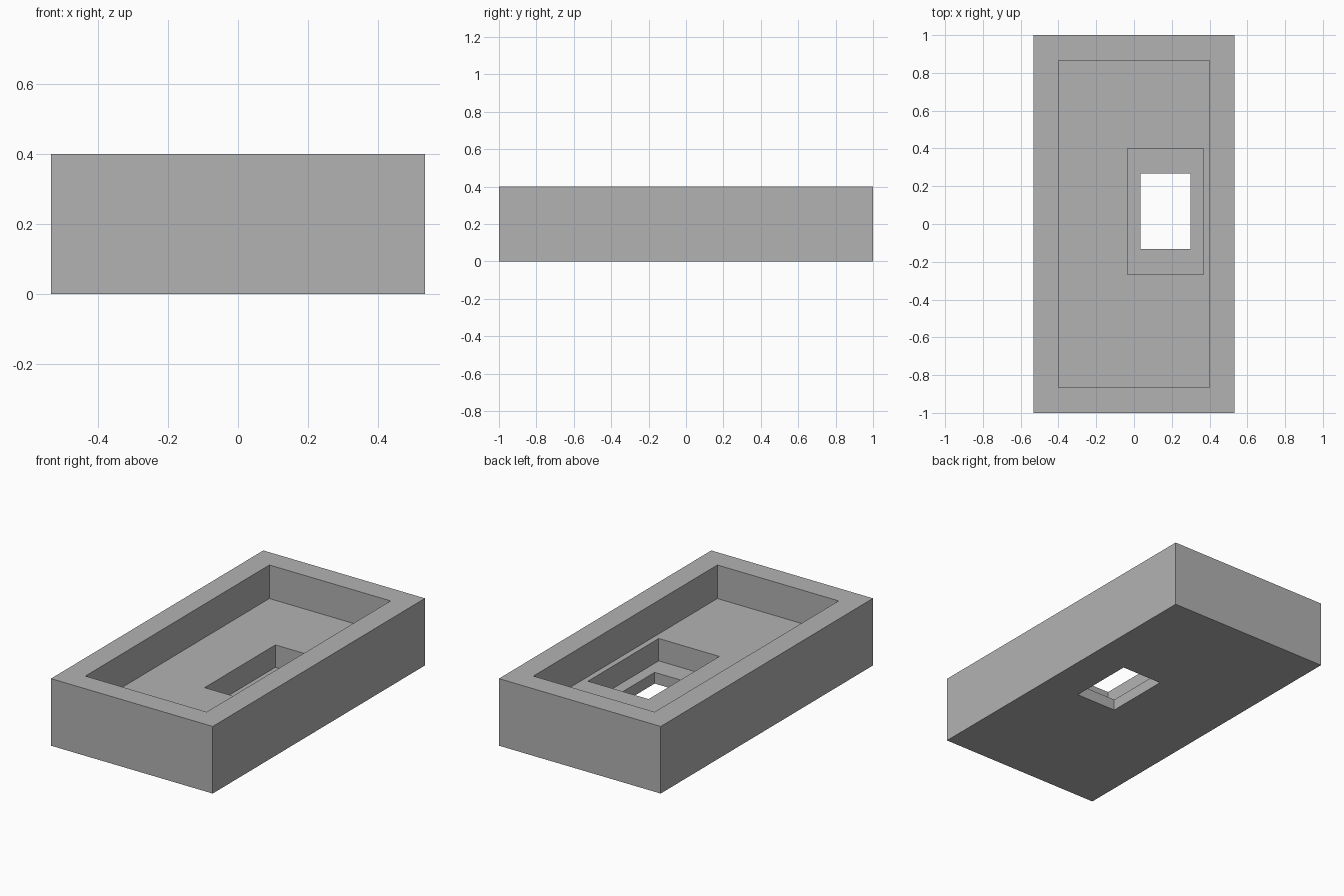
import bpy
import bmesh

cube = bpy.data.objects.get("Cube")
if cube:
    bpy.data.objects.remove(cube, do_unlink=True)

U = 1 / 15  # design grid step

# Plain grey material
grey = bpy.data.materials.new("plain_grey")
grey.use_nodes = True
colour = (0.448, 0.448, 0.448, 1)
grey.diffuse_color = colour
grey.node_tree.nodes["Principled BSDF"].inputs["Base Color"].default_value = colour

# Rectangular outlines in grid steps: x min, x max, y min, y max
outer = (-8, 8, -15, 15)
cavity = (-6, 6, -13, 13)
pocket = (-0.5, 5.5, -4, 6)
hole = (0.5, 4.5, -2, 4)

# Outlines and heights, walked from the underside around the rim to the through hole
steps = [(outer, 0), (outer, 6), (cavity, 6), (cavity, 3),
         (pocket, 3), (pocket, 1), (hole, 1), (hole, 0)]


def ring(bm, rect, z):
    x0, x1, y0, y1 = rect
    corners = [(x0, y0), (x1, y0), (x1, y1), (x0, y1)]
    return [bm.verts.new((x * U, y * U, z * U)) for x, y in corners]


# Stepped tray: join each outline to the next, closing back to the first
bm = bmesh.new()
rings = [ring(bm, rect, z) for rect, z in steps]
for lower, upper in zip(rings, rings[1:] + rings[:1]):
    for i in range(4):
        j = (i + 1) % 4
        bm.faces.new((lower[i], lower[j], upper[j], upper[i]))
bmesh.ops.recalc_face_normals(bm, faces=bm.faces)

mesh = bpy.data.meshes.new("stepped_tray")
bm.to_mesh(mesh)
bm.free()
mesh.materials.append(grey)
tray = bpy.data.objects.new("stepped_tray", mesh)
bpy.context.collection.objects.link(tray)
